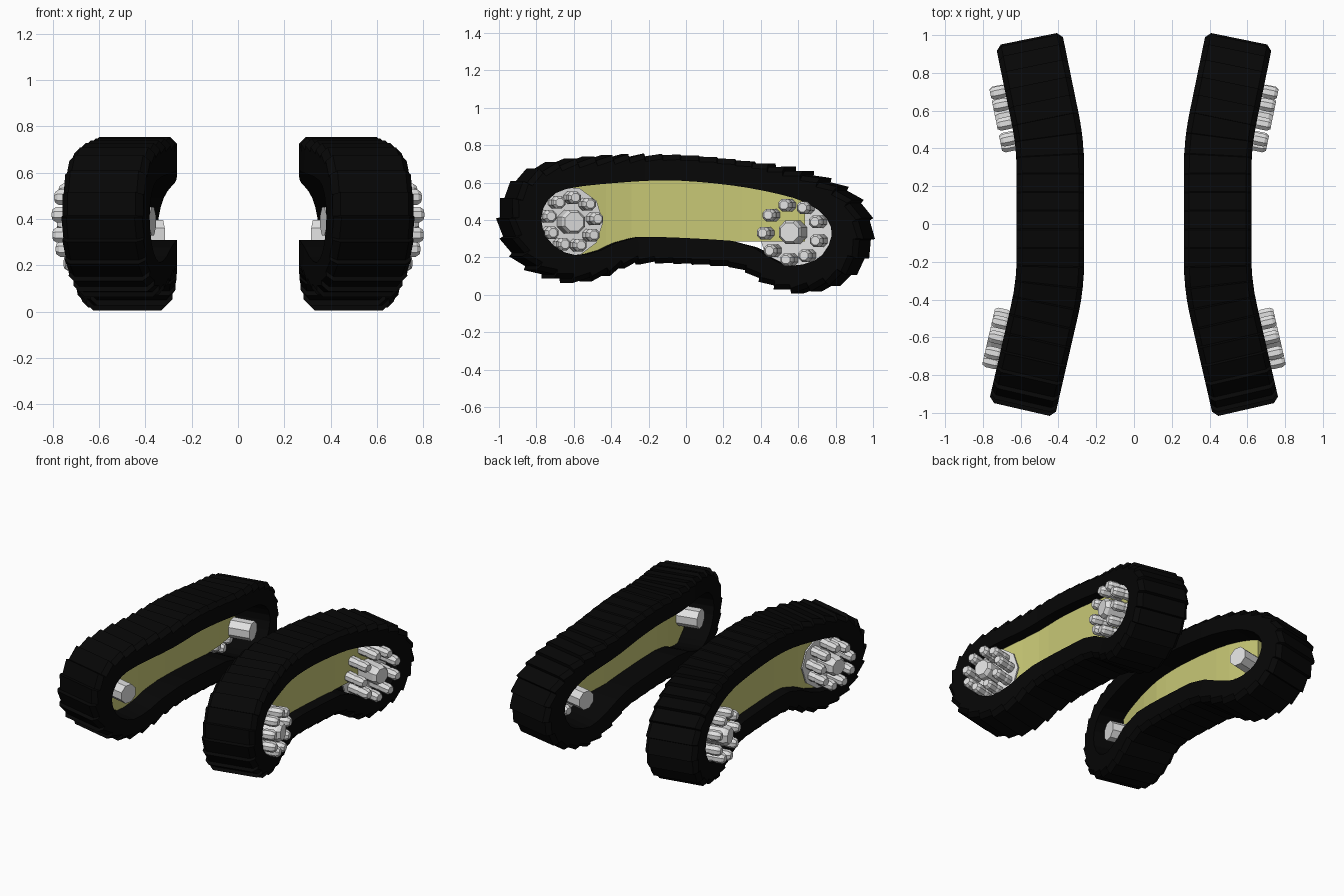
import bpy, bmesh
from math import sin, cos, pi, atan, radians
from mathutils import Vector

cube = bpy.data.objects.get("Cube")
if cube:
    bpy.data.objects.remove(cube, do_unlink=True)


def material(name, rgb, rough):
    m = bpy.data.materials.new(name)
    m.use_nodes = True
    m.diffuse_color = (*rgb, 1)
    node = m.node_tree.nodes["Principled BSDF"]
    node.inputs["Base Color"].default_value = (*rgb, 1)
    node.inputs["Roughness"].default_value = rough
    return m


RUBBER = material("black rubber", (0.002, 0.002, 0.002), 0.9)
PANEL = material("pale olive yellow", (0.58, 0.58, 0.18), 0.6)
METAL = material("light grey metal", (0.76, 0.76, 0.76), 0.5)

# Bow of the track in plan: straight in the middle, splayed at both ends
BASE, BLEND = 0.443, 0.25
FRONT_BEND, FRONT_SLOPE = -0.2, 0.23
BACK_BEND, BACK_SLOPE = 0.3, 0.205


def bow(s):
    """Centre x of the track and its slope at the length position s."""
    if s < FRONT_BEND:
        d, k, sign = FRONT_BEND - s, FRONT_SLOPE, -1
    else:
        d, k, sign = max(s - BACK_BEND, 0), BACK_SLOPE, 1
    if d < BLEND:
        return BASE + k * d * d / (2 * BLEND), sign * k * d / BLEND
    return BASE + k * (d - BLEND / 2), sign * k


def place(u, s, z, at=None):
    """Map across-track u, along-track s and height z; 'at' fixes a rigid frame."""
    ref = s if at is None else at
    x, k = bow(ref)
    a, v = atan(k), s - ref
    return Vector((x + u * cos(a) + v * sin(a), ref - u * sin(a) + v * cos(a), z))


def finish(name, bm, mat):
    """Turn the bmesh into an object mirrored to both sides."""
    bmesh.ops.recalc_face_normals(bm, faces=bm.faces)
    mesh = bpy.data.meshes.new(name)
    bm.to_mesh(mesh)
    bm.free()
    mesh.materials.append(mat)
    ob = bpy.data.objects.new(name, mesh)
    bpy.context.scene.collection.objects.link(ob)
    ob.modifiers.new("both sides", 'MIRROR').use_mirror_merge = False


def skin(bm, rings, loop=False):
    """Join rings of points; open chains get end caps."""
    vs = [[bm.verts.new(p) for p in r] for r in rings]
    n, m = len(vs), len(vs[0])
    for i in range(n if loop else n - 1):
        a, b = vs[i], vs[(i + 1) % n]
        for j in range(m):
            k = (j + 1) % m
            bm.faces.new((a[j], a[k], b[k], b[j]))
    if not loop:
        bm.faces.new(vs[0])
        bm.faces.new(vs[-1])


# Opening of the track in side view (s, z)
OPENING = [Vector(p) for p in (
    (-.815, .41), (-.755, .53), (-.6, .58), (-.2, .61), (.05, .605), (.35, .57),
    (.62, .515), (.77, .43), (.815, .32), (.75, .2), (.61, .155), (.5, .185),
    (.39, .245), (.27, .284), (.12, .297), (-.2, .31), (-.36, .295),
    (-.52, .23), (-.65, .215), (-.765, .28))]
HALF, THICK, CHAMFER, TEETH = 0.179, 0.13, 0.028, 46


def smooth_loop(pts, steps=16):
    out, n = [], len(pts)
    for i in range(n):
        a, b, c, d = (pts[(i + k) % n] for k in (-1, 0, 1, 2))
        for j in range(steps):
            t = j / steps
            out.append(0.5 * (2 * b + (c - a) * t + (2 * a - 5 * b + 4 * c - d) * t * t
                              + (3 * b - a - 3 * c + d) * t ** 3))
    return out


loop = smooth_loop(OPENING)
count = len(loop)
normals = []
for i in range(count):
    t = (loop[(i + 3) % count] - loop[i - 3]).normalized()
    normals.append(Vector((-t.y, t.x)))
outer = [p + n * THICK for p, n in zip(loop, normals)]
lengths = [0]
for i in range(count):
    lengths.append(lengths[-1] + (outer[(i + 1) % count] - outer[i]).length)


def sample(fraction):
    """Inner point and normal at a fraction of the outer perimeter."""
    d = fraction * lengths[-1]
    i = max(k for k in range(count) if lengths[k] <= d)
    t = (d - lengths[i]) / (lengths[i + 1] - lengths[i])
    j = (i + 1) % count
    return loop[i].lerp(loop[j], t), normals[i].lerp(normals[j], t).normalized()


def ramp(value, low, high):
    return min(max((value - low) / (high - low), 0), 1)


# Rubber track: saw-tooth tread at the ends, nearly flat along the middle
rings = []
for i in range(TEETH):
    for part, side in ((0, -1), (0.94, 1)):
        p, n = sample((i + part) / TEETH)
        away = abs(p.x - 0.1)
        tooth = 0.003 + 0.008 * ramp(away, 0.2, 0.4)
        h = THICK + 0.008 + 0.018 * ramp(abs(p.x), 0.7, 0.8) + side * tooth
        section = ((-HALF, 0), (-HALF, h - CHAMFER), (CHAMFER - HALF, h),
                   (HALF - CHAMFER, h), (HALF, h - CHAMFER), (HALF, 0))
        rings.append([place(u, *(p + n * r)) for u, r in section])
bm = bmesh.new()
skin(bm, rings, loop=True)
finish("rubber_tracks", bm, RUBBER)

# Thick side panel following the bow, its upper edge buried in the rubber
INNER, OUTER = -0.01, 0.1
rings = []
for s, low, top in ((-.73, .27, .57), (-.6, .2, .6), (-.45, .2, .61),
                    (-.3, .25, .62), (-.2, .27, .64), (0, .27, .64),
                    (.2, .285, .62), (.3, .285, .61), (.42, .285, .58),
                    (.55, .285, .55), (.655, .285, .52)):
    rings.append([place(INNER, s, low), place(OUTER, s, low),
                  place(OUTER, s, top), place(INNER, s, top)])
bm = bmesh.new()
skin(bm, rings)
finish("side_panels", bm, PANEL)


def lathe(bm, at, s, z, profile, sides, turn=0):
    """Faceted turned part along the wheel axle; profile is (u, radius)."""
    skin(bm, [[place(u, s + r * cos(turn + 2 * pi * k / sides),
                     z + r * sin(turn + 2 * pi * k / sides), at)
               for k in range(sides)] for u, r in profile])


# Wheel plates, hubs and bolt circles at both ends
BOLTS, TIP = 9, 0.258
for name, s, z, radius, circle, plate_u, start in (
        ("front", -.655, .39, .19, .13, .115, 7),
        ("back", .605, .335, .205, .148, .085, 22)):
    bm = bmesh.new()
    lathe(bm, s, s, z, ((plate_u - .006, radius), (plate_u + .006, radius)), 10)
    finish(name + "_wheel_plates", bm, METAL)

    bm = bmesh.new()
    lathe(bm, s, s, z, ((-.155, .066), (.2, .068), (.235, .068), (TIP, .054)), 8, pi / 8)
    finish(name + "_hubs", bm, METAL)

    bm = bmesh.new()
    for k in range(BOLTS):
        a = radians(start) + 2 * pi * k / BOLTS
        lathe(bm, s, s + circle * cos(a), z + circle * sin(a),
              ((.03, .025), (.05, .036), (.16, .036), (.175, .031),
               (.19, .036), (.24, .036), (TIP, .024)), 8, pi / 8)
    finish(name + "_bolts", bm, METAL)
